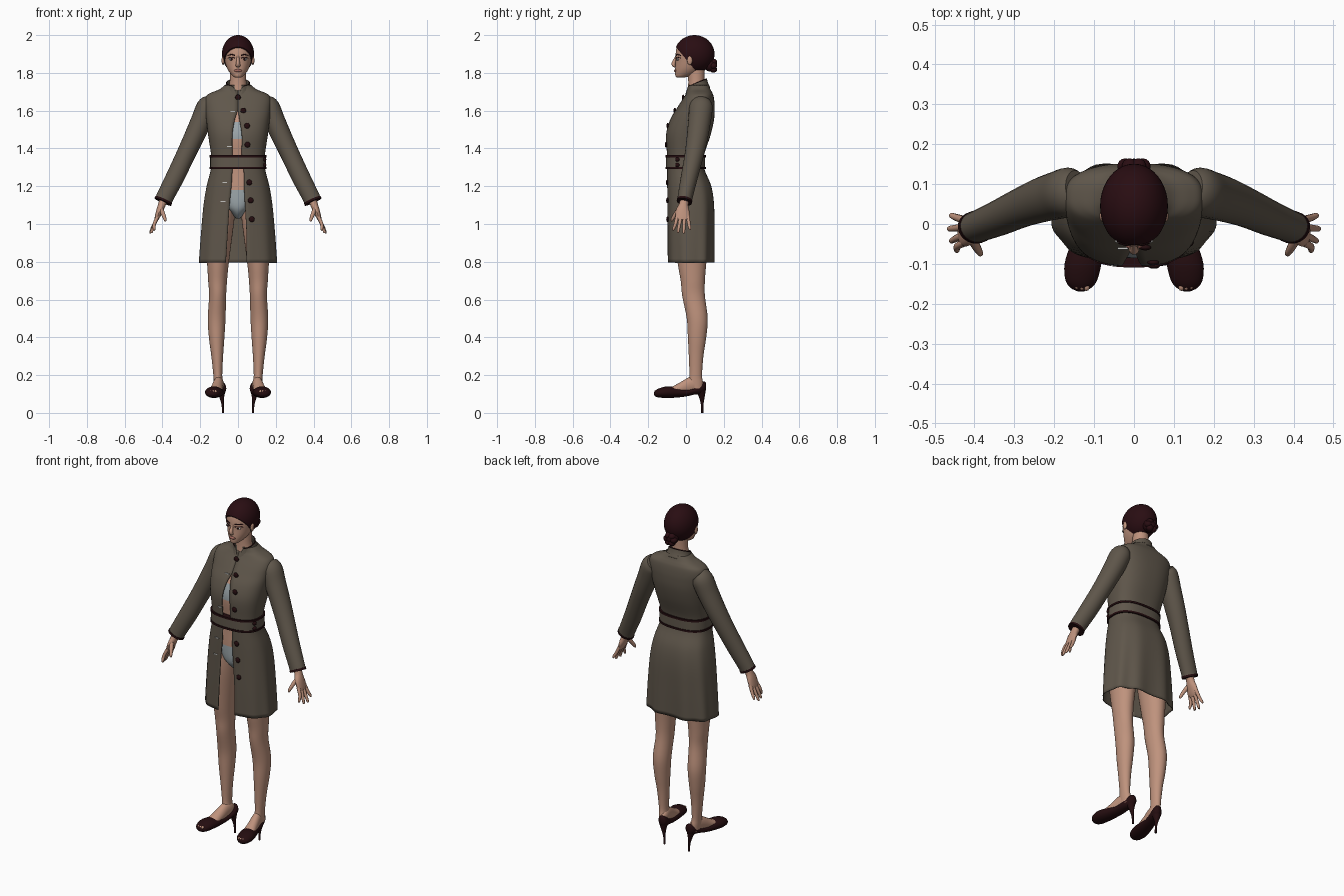
import bpy, bmesh, math
from mathutils import Vector, Matrix

if "Cube" in bpy.data.objects:
    bpy.data.objects.remove(bpy.data.objects["Cube"])


def material(name, rgb):
    m = bpy.data.materials.new(name)
    m.use_nodes = True
    m.diffuse_color = (*rgb, 1)
    m.node_tree.nodes["Principled BSDF"].inputs["Base Color"].default_value = (*rgb, 1)
    return m


COAT = material("olive grey cloth", (0.115, 0.094, 0.070))
HAIR = material("dark auburn hair", (0.022, 0.004, 0.006))
TRIM = material("near black maroon", (0.018, 0.004, 0.005))
SKIN = material("skin", (0.52, 0.29, 0.205))
UNDER = material("blue grey fabric", (0.33, 0.38, 0.40))
LIPS = material("lips", (0.36, 0.14, 0.11))
PALE = material("pale grey", (0.55, 0.55, 0.53))
made = []


def finish(name, bm, mats, mirror=False):
    me = bpy.data.meshes.new(name)
    bm.to_mesh(me)
    bm.free()
    ob = bpy.data.objects.new(name, me)
    bpy.context.collection.objects.link(ob)
    for m in mats if isinstance(mats, list) else [mats]:
        me.materials.append(m)
    if mirror:
        ob.modifiers.new("Mirror", "MIRROR").use_clip = False
    made.append(ob)
    return ob


def smooth(rows, k=4):
    """Catmull-Rom interpolation of every column."""
    out = []
    for i in range(len(rows) - 1):
        a, b, c, d = (rows[max(0, min(len(rows) - 1, i + o))] for o in (-1, 0, 1, 2))
        for s in range(k):
            t = s / k
            out.append([q + 0.5 * t * (r - p + t * (2 * p - 5 * q + 4 * r - u + t * (3 * (q - r) + u - p)))
                        for p, q, r, u in zip(a, b, c, d)])
    return out + [list(rows[-1])]


def spow(v, e):
    return math.copysign(abs(v) ** e, v)


def loft(name, rings, mats, closed=True, mirror=False):
    bm = bmesh.new()
    vs = [[bm.verts.new(p) for p in ring] for ring in rings]
    n = len(vs[0])
    for a, b in zip(vs, vs[1:]):
        for j in range(n if closed else n - 1):
            bm.faces.new((a[j], a[(j + 1) % n], b[(j + 1) % n], b[j]))
    if closed:
        bm.faces.new(vs[0])
        bm.faces.new(vs[-1])
        bmesh.ops.recalc_face_normals(bm, faces=bm.faces)
    return finish(name, bm, mats, mirror)


def stack(name, rows, mats, axis="z", e=1.0, n=32, mirror=False, k=4):
    """Rows are (position, centre x, half width, low, high) along z or y."""
    rings = []
    for t, cx, r, lo, hi in smooth(rows, k):
        ring = []
        for j in range(n):
            a = 2 * math.pi * j / n
            x = cx + r * spow(math.sin(a), e)
            w = (lo + hi) / 2 - (hi - lo) / 2 * spow(math.cos(a), e)
            ring.append((x, w, t) if axis == "z" else (x, t, w))
        rings.append(ring)
    return loft(name, rings, mats, mirror=mirror)


def tube(name, pts, mat, n=16, mirror=True, k=4):
    """Points are (x, y, z, radius across, radius along y)."""
    rows = smooth(pts, k)
    rings = []
    for i, row in enumerate(rows):
        t = Vector(rows[min(i + 1, len(rows) - 1)][:3]) - Vector(rows[max(i - 1, 0)][:3])
        u = t.cross(Vector((0, 1, 0))).normalized()
        v = u.cross(t).normalized()
        angles = [2 * math.pi * j / n for j in range(n)]
        rings.append([Vector(row[:3]) + u * row[3] * math.cos(a) + v * row[4] * math.sin(a) for a in angles])
    return loft(name, rings, mat, mirror=mirror)


def ball(name, loc, size, mat, mirror=False, seg=20):
    bm = bmesh.new()
    bmesh.ops.create_uvsphere(bm, u_segments=seg, v_segments=seg // 2 + 2, radius=1,
                              matrix=Matrix.Translation(loc) @ Matrix.Diagonal((*size, 1)))
    return finish(name, bm, mat, mirror)


# Coat: z, half width, front y, back y, right edge x, left edge x, fold depth
E = 0.78
coat_rows = [(.795, .205, -.097, .150, -.065, .045, .006), (.95, .195, -.099, .152, -.055, .045, .004),
             (1.1, .182, -.099, .150, -.045, .037, .002), (1.2, .166, -.10, .135, -.035, .032, .001),
             (1.29, .144, -.10, .098, -.03, .03, 0), (1.36, .142, -.10, .095, -.03, .02, 0),
             (1.47, .158, -.106, .13, -.03, .02, 0), (1.55, .168, -.085, .148, -.018, .008, 0),
             (1.61, .174, -.05, .152, 0, 0, 0), (1.65, .176, -.025, .15, 0, 0, 0),
             (1.68, .166, -.005, .145, 0, 0, 0), (1.697, .138, .005, .138, 0, 0, 0),
             (1.712, .1, .012, .13, 0, 0, 0), (1.735, .07, .015, .12, 0, 0, 0)]


def open_shell(name, rows, mats, e, n=72, k=5):
    rings = []
    for z, r, lo, hi, gr, gl, fold in smooth(rows, k):
        a0 = math.asin(min(1, max(gl, 0) / r) ** (1 / e))
        a1 = 2 * math.pi - math.asin(min(1, max(-gr, 0) / r) ** (1 / e))
        ring = []
        for j in range(n + 1):
            a = a0 + (a1 - a0) * j / n
            f = fold * math.cos(9 * a) * math.sin(a / 2)
            ring.append(((r + f) * spow(math.sin(a), e),
                         (lo + hi) / 2 - ((hi - lo) / 2 + f) * spow(math.cos(a), e), z))
        rings.append(ring)
    ob = loft(name, rings, mats, closed=False)
    sol = ob.modifiers.new("Cloth thickness", "SOLIDIFY")
    sol.thickness, sol.offset = 0.005, -1
    return ob


open_shell("coat_body", coat_rows, COAT, E)
collar = open_shell("collar", [(1.695, .088, -.008, .128, -.001, .001, 0), (1.72, .07, .0, .118, -.012, .012, 0),
                               (1.742, .064, .004, .112, -.026, .026, 0), (1.747, .064, .004, .112, -.03, .03, 0)],
                    [COAT, TRIM], 1.0, n=40, k=3)
for v in collar.data.vertices:
    v.co.z += 0.38 * (v.co.y - 0.055)
for p in list(collar.data.polygons)[-80:]:
    p.material_index = 1

# Sleeves and cuffs
sleeve = [(.142, .085, 1.645, .042, .05), (.163, .08, 1.62, .056, .062), (.192, .072, 1.55, .056, .06),
          (.233, .06, 1.46, .053, .056), (.28, .042, 1.36, .05, .05), (.332, .018, 1.25, .049, .045),
          (.383, -.003, 1.15, .046, .04), (.396, -.008, 1.122, .046, .039)]
tube("sleeves", sleeve, COAT, n=24, mirror=True)
tube("cuff_piping", [(.393, -.007, 1.128, .048, .041), (.398, -.009, 1.117, .048, .041)], TRIM, n=24, k=1)

# Belt with piping
def band(name, z0, z1, grow, mat):
    stack(name, [(z, 0, .144 + grow, -.102 - grow, .098 + grow) for z in (z0, z1)], mat, e=E, n=64, k=1)


band("belt", 1.295, 1.36, .003, COAT)
band("belt_upper_piping", 1.353, 1.364, .007, TRIM)
band("belt_lower_piping", 1.292, 1.303, .007, TRIM)
for z in (1.312, 1.342):
    ball("belt_button", (.138, -.045, z), (.012, .012, .012), TRIM)


# Buttons and buttonholes sit on the coat front
def coat_front(x, z):
    _, r, lo, hi, *_ = min(smooth(coat_rows, 20), key=lambda q: abs(q[0] - z))
    s = min(1, abs(x) / r) ** (1 / E)
    return (lo + hi) / 2 - (hi - lo) / 2 * math.sqrt(1 - s * s) ** E


for x, z in [(0, 1.67), (.028, 1.6), (.048, 1.52), (.05, 1.42), (.06, 1.22), (.067, 1.125), (.073, 1.025)]:
    ball("button", (x, coat_front(x, z) - .003, z), (.015, .007, .015), TRIM)
for x, z in [(-.028, 1.595), (-.046, 1.41), (-.07, 1.22), (-.08, 1.12)]:
    bm = bmesh.new()
    bmesh.ops.create_cube(bm, size=1, matrix=Matrix.Translation((x, coat_front(x, z) - .001, z))
                          @ Matrix.Diagonal((.026, .005, .005, 1)))
    finish("buttonhole", bm, PALE)

# Torso with underwear coloured by height
torso = stack("torso", [(1.03, 0, .012, -.03, .05), (1.06, 0, .04, -.064, .08), (1.1, 0, .09, -.08, .11),
                        (1.18, 0, .135, -.08, .11), (1.27, 0, .122, -.075, .085), (1.34, 0, .115, -.075, .075),
                        (1.45, 0, .13, -.086, .09), (1.52, 0, .135, -.072, .11), (1.6, 0, .13, -.03, .11),
                        (1.68, 0, .09, .015, .11)], [SKIN, UNDER])
for p in torso.data.polygons:
    p.material_index = int(p.center.z < 1.17 or 1.45 < p.center.z < 1.53)

# Legs and feet
stack("legs", [(.12, .103, .022, .02, .09), (.16, .104, .024, .012, .09), (.2, .107, .0235, .018, .085),
               (.3, .11, .031, .015, .092), (.4, .113, .041, .01, .107), (.5, .113, .047, .004, .115),
               (.62, .108, .045, -.02, .1), (.7, .108, .05, -.028, .1), (.8, .106, .058, -.045, .108),
               (1.0, .1, .078, -.07, .125), (1.12, .093, .085, -.07, .12)], SKIN, mirror=True)
stack("feet", [(.09, .094, .014, .12, .165), (.06, .099, .024, .11, .19), (.02, .105, .027, .1, .19),
               (-.03, .113, .031, .09, .162), (-.075, .121, .036, .09, .138), (-.1, .125, .036, .09, .128)],
      SKIN, axis="y", mirror=True)
for i in range(3):
    ball("toe", (.119 + .012 * i, -.157 + .002 * i, .113), (.008, .011, .008), SKIN, True, 12)

# High heeled shoes
stack("shoes", [(.107, .086, .006, .125, .155), (.098, .088, .022, .108, .166), (.075, .092, .03, .1, .158),
                (.04, .099, .032, .096, .135), (0, .107, .034, .087, .128), (-.05, .118, .041, .081, .136),
                (-.1, .128, .046, .079, .14), (-.14, .132, .04, .081, .131), (-.16, .133, .026, .086, .12),
                (-.169, .133, .008, .095, .108)], TRIM, axis="y", mirror=True)
stack("shoe_heels", [(0, .079, .006, .08, .092), (.04, .081, .006, .079, .092), (.08, .086, .012, .07, .098),
                     (.115, .09, .024, .055, .104)], TRIM, n=12, mirror=True)

# Hands
tube("palms", [(.39, -.006, 1.14, .022, .024), (.402, -.012, 1.105, .02, .024), (.415, -.018, 1.07, .018, .036),
               (.428, -.018, 1.035, .013, .038), (.434, -.018, 1.02, .009, .032)], SKIN)
for y0, y1, x1, z1 in [(-.046, -.066, .444, .965), (-.027, -.042, .457, .952),
                       (-.008, -.012, .462, .95), (.01, .021, .457, .968)]:
    tube("finger", [(.425, y0, 1.04, .01, .01), (.443, (y0 + y1) / 2, 1.0, .009, .009),
                    (x1, y1, z1 + .008, .007, .007), (x1 + .001, y1, z1, .003, .003)], SKIN, n=10)
tube("thumb", [(.41, -.03, 1.085, .013, .013), (.396, -.056, 1.052, .011, .011),
               (.386, -.073, 1.024, .008, .008), (.384, -.076, 1.013, .003, .003)], SKIN, n=10)

# Neck and head
stack("neck", [(1.66, 0, .075, .01, .115), (1.7, 0, .056, .01, .108), (1.75, 0, .044, .012, .098),
               (1.83, 0, .043, .01, .1)], SKIN)
stack("head", [(1.775, 0, .012, -.045, -.015), (1.781, 0, .026, -.055, .015), (1.8, 0, .043, -.058, .06),
               (1.825, 0, .058, -.057, .09), (1.86, 0, .07, -.055, .115), (1.9, 0, .077, -.055, .13),
               (1.94, 0, .072, -.046, .125), (1.97, 0, .05, -.02, .1), (1.985, 0, .02, .01, .07)], SKIN)
tube("nose", [(0, -.05, 1.89, .006, .006), (0, -.058, 1.87, .008, .008), (0, -.066, 1.85, .011, .011),
              (0, -.063, 1.838, .013, .008), (0, -.055, 1.833, .008, .004)], SKIN, mirror=False)
ball("lips", (0, -.055, 1.812), (.021, .008, .008), LIPS)
ball("ears", (.079, .02, 1.866), (.008, .014, .024), SKIN, True)
ball("eyes", (.034, -.043, 1.872), (.014, .006, .0065), PALE, True)
ball("irises", (.034, -.047, 1.872), (.006, .004, .006), TRIM, True)
for nm, z, r in (("eyebrows", 1.892, .003), ("upper_lashes", 1.878, .002)):
    tube(nm, [(.016, -.053, z, r, r), (.035, -.047, z + .005, r, r), (.054, -.026, z, r, r)], HAIR, n=8)

# Hair cap cut along a slanted hairline, with a low bun
bm = bmesh.new()
bmesh.ops.create_uvsphere(bm, u_segments=40, v_segments=24, radius=1,
                          matrix=Matrix.Translation((0, .045, 1.9)) @ Matrix.Diagonal((.085, .106, .1, 1)))
cut = bmesh.ops.bisect_plane(bm, geom=bm.verts[:] + bm.edges[:] + bm.faces[:], plane_co=(0, -.06, 1.945),
                             plane_no=(0, -.145, -.12), clear_outer=True)
bmesh.ops.contextual_create(bm, geom=[g for g in cut["geom_cut"] if isinstance(g, bmesh.types.BMEdge)])
finish("hair", bm, HAIR)
ball("bun", (0, .13, 1.842), (.038, .034, .036), HAIR)
for i in range(6):
    a = i * math.pi / 3
    ball("bun_curl", (.022 * math.cos(a), .145, 1.838 + .022 * math.sin(a)), (.02, .02, .018), HAIR, seg=14)

# Smooth shading with crisp edges
for ob in bpy.context.selected_objects:
    ob.select_set(False)
for ob in made:
    ob.select_set(True)
bpy.context.view_layer.objects.active = made[0]
bpy.ops.object.shade_smooth_by_angle(angle=math.radians(45))
